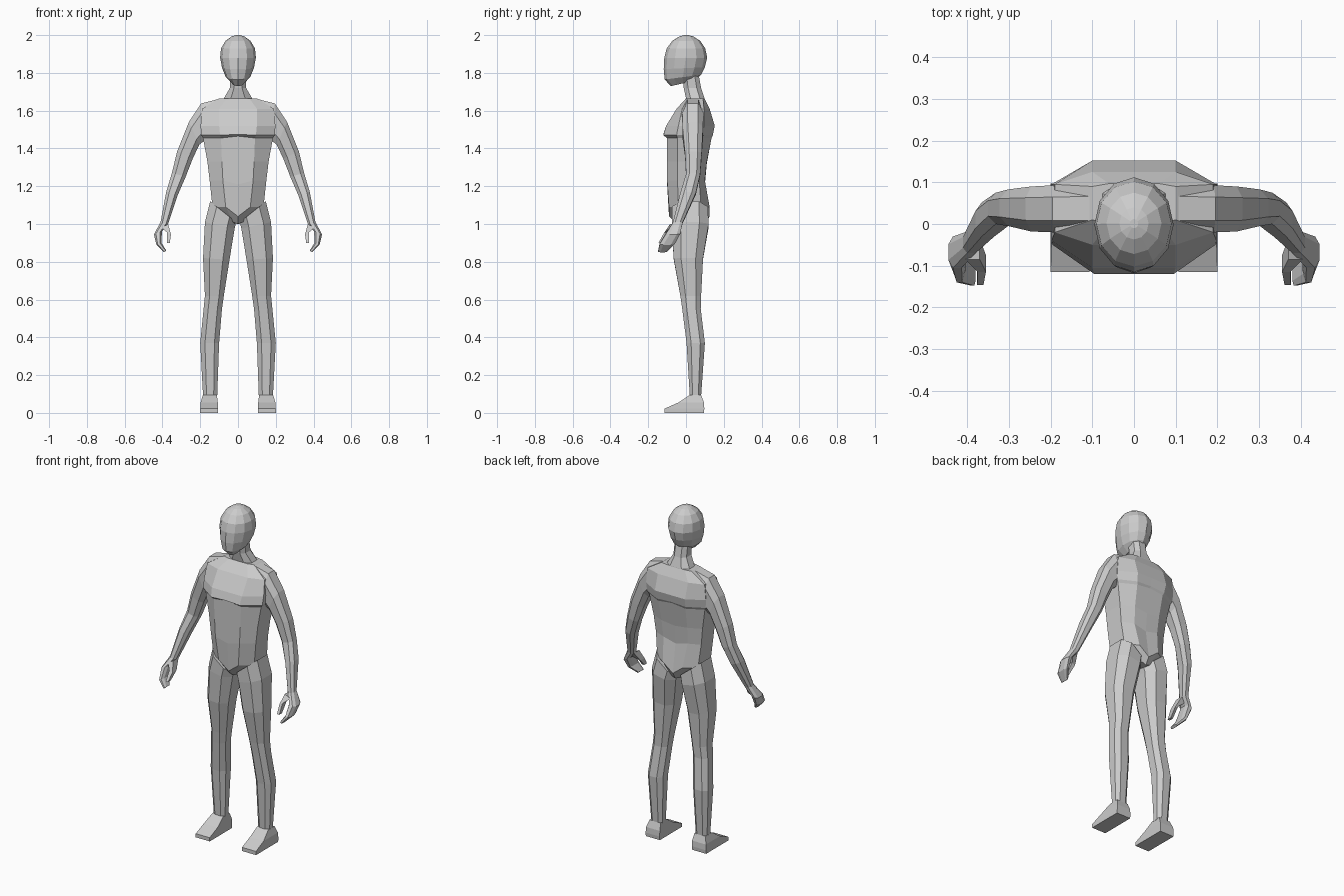
import bpy, bmesh, math

grey = bpy.data.materials.new("plain grey")
grey.diffuse_color = (0.6, 0.6, 0.6, 1)


def loft(name, rings, mirror=False):
    """Skin a list of point rings and cap both ends."""
    bm = bmesh.new()
    loops = [[bm.verts.new(p) for p in ring] for ring in rings]
    n = len(loops[0])
    for a, b in zip(loops, loops[1:]):
        for i in range(n):
            j = (i + 1) % n
            bm.faces.new((a[i], a[j], b[j], b[i]))
    bm.faces.new(loops[0])
    bm.faces.new(loops[-1])
    bmesh.ops.recalc_face_normals(bm, faces=bm.faces)
    mesh = bpy.data.meshes.new(name)
    bm.to_mesh(mesh)
    bm.free()
    mesh.materials.append(grey)
    ob = bpy.data.objects.new(name, mesh)
    bpy.context.collection.objects.link(ob)
    if mirror:
        mod = ob.modifiers.new("Mirror", 'MIRROR')
        mod.use_clip = False
        mod.use_mirror_merge = False
    return ob


OCT = [(1, .5), (.5, 1), (-.5, 1), (-1, .5), (-1, -.5), (-.5, -1), (.5, -1), (1, -.5)]
SQUARE = [(1, 1), (-1, 1), (-1, -1), (1, -1)]


def limb_ring(xo, zo, xi, zi, y0, y1, shape=OCT):
    """Cross-section between an outer and an inner point, spanning y0 to y1."""
    return [((xo + xi) / 2 + u * (xo - xi) / 2,
             (y0 + y1) / 2 + v * (y1 - y0) / 2,
             (zo + zi) / 2 + u * (zo - zi) / 2) for u, v in shape]


def torso_ring(z, w, wf, yf, ysf, ysb, yb, drop):
    """Ten-sided section; drop lowers the centre line into a V."""
    half = [(0, yf, z - drop), (wf, yf, z), (w, ysf, z),
            (w, ysb, z), (wf, yb, z), (0, yb, z - drop)]
    return half + [(-x, y, h) for x, y, h in half[4:0:-1]]


def head_ring(zf, zb, w, yf, yb, n=12):
    ring = []
    for i in range(n):
        a = 2 * math.pi * i / n
        t = (1 + math.sin(a)) / 2
        ring.append((w * math.cos(a), yf + (yb - yf) * t, zf + (zb - zf) * t))
    return ring


# Torso: pelvis, waist, chest ledge, shoulder blades, collar
loft("torso", [torso_ring(*r) for r in [
    (1.01, .05, .025, -.05, -.02, .06, .10, .01),
    (1.09, .135, .065, -.09, -.04, .08, .125, .05),
    (1.23, .15, .08, -.10, -.045, .07, .10, .02),
    (1.33, .162, .085, -.10, -.045, .075, .11, .01),
    (1.455, .185, .09, -.10, -.045, .085, .135, -.01),
    (1.47, .195, .095, -.12, -.05, .09, .142, -.005),
    (1.52, .198, .10, -.105, -.04, .095, .152, .0),
    (1.61, .19, .10, -.05, -.02, .095, .125, .0),
    (1.665, .10, .06, .0, .01, .09, .097, .0)]])

# Neck
loft("neck", [limb_ring(w, z, -w, z, a, b) for z, w, a, b in [
    (1.62, .10, -.02, .10), (1.665, .075, .0, .098),
    (1.72, .043, -.012, .08), (1.80, .043, -.02, .065)]])

# Head
loft("head", [head_ring(*r) for r in [
    (1.73, 1.76, .03, -.08, .05),
    (1.765, 1.79, .065, -.113, .08),
    (1.82, 1.83, .084, -.118, .10),
    (1.88, 1.88, .095, -.115, .112),
    (1.93, 1.93, .09, -.102, .102),
    (1.97, 1.97, .066, -.072, .075),
    (1.992, 1.992, .035, -.037, .04),
    (2.0, 2.0, .01, -.01, .012)]])

# Arms from the collar to the wrist
loft("arms", [limb_ring(*r) for r in [
    (.09, 1.665, .09, 1.50, -.02, .095),
    (.195, 1.638, .18, 1.44, -.02, .093),
    (.26, 1.54, .205, 1.42, -.018, .09),
    (.322, 1.385, .24, 1.345, -.005, .083),
    (.35, 1.27, .277, 1.25, .0, .075),
    (.38, 1.17, .32, 1.15, -.03, .052),
    (.41, 1.01, .37, 1.0, -.07, -.018)]], mirror=True)

# Hands: curled fingers and a separate thumb
loft("hands", [limb_ring(*r) for r in [
    (.41, 1.01, .37, 1.0, -.07, -.018),
    (.445, .945, .403, .96, -.105, -.03),
    (.432, .89, .405, .90, -.14, -.06),
    (.392, .85, .38, .86, -.148, -.10)]], mirror=True)
loft("thumbs", [limb_ring(*r, shape=SQUARE) for r in [
    (.405, .98, .37, 1.0, -.085, -.035),
    (.375, .955, .355, .945, -.115, -.075),
    (.376, .90, .361, .90, -.146, -.12)]], mirror=True)

# Legs from the slanted hip line to the ankle
loft("legs", [limb_ring(*r) for r in [
    (.147, 1.12, .01, 1.01, -.075, .115),
    (.175, 1.01, .018, .975, -.075, .12),
    (.185, .82, .045, .81, -.065, .09),
    (.175, .62, .075, .62, -.03, .08),
    (.182, .55, .085, .55, -.02, .078),
    (.20, .37, .10, .37, .003, .10),
    (.185, .09, .11, .09, .02, .08)]], mirror=True)

# Feet: wedge from the ankle to the toes
loft("feet", [limb_ring(xo, z, xi, z, a, b, SQUARE) for z, xo, xi, a, b in [
    (0, .20, .107, -.115, .095), (.022, .20, .107, -.115, .097),
    (.055, .198, .107, -.04, .095), (.095, .186, .112, .02, .08)]], mirror=True)
